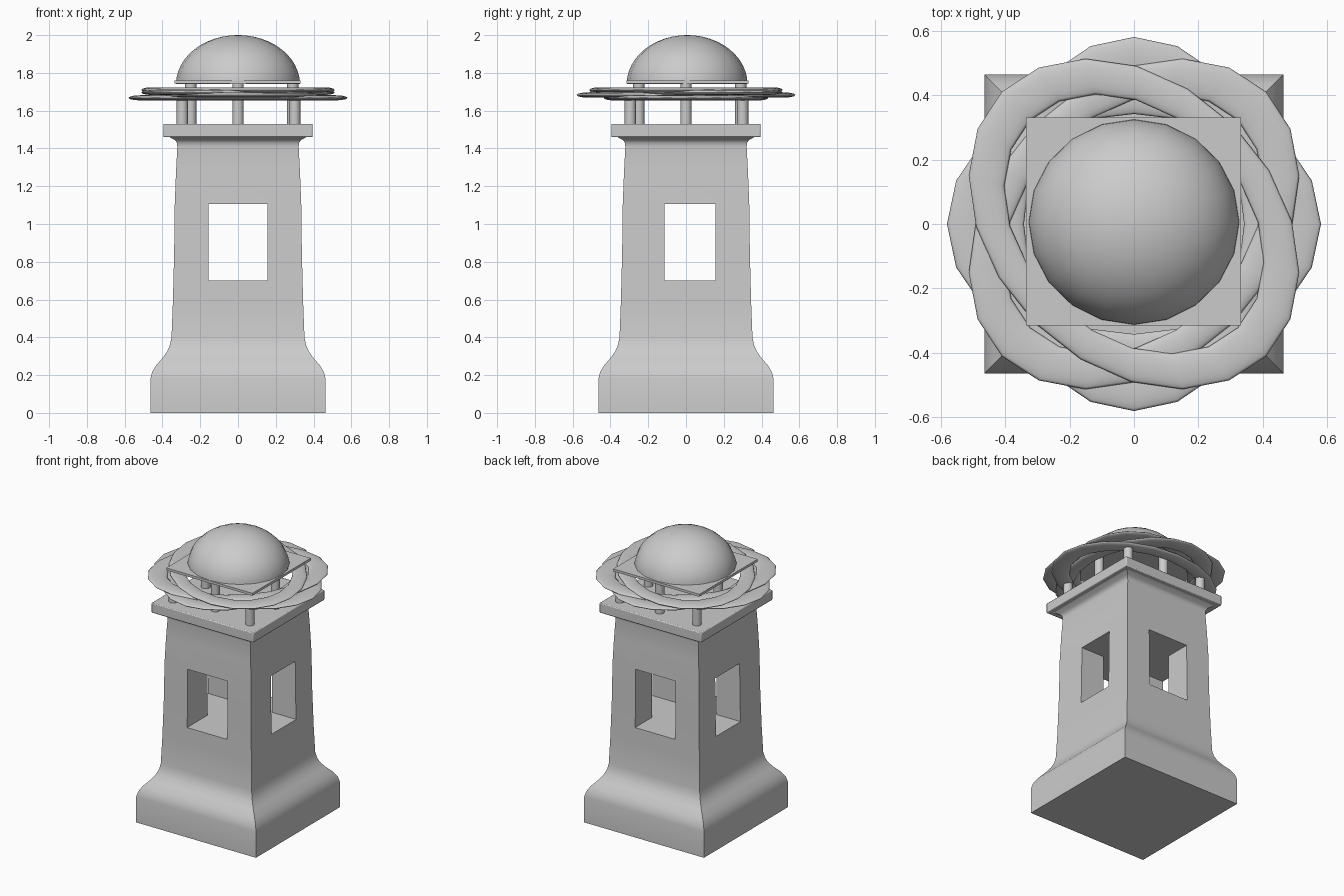
import bpy, bmesh
from math import radians, pi, sin, cos

if "Cube" in bpy.data.objects:
    bpy.data.objects.remove(bpy.data.objects["Cube"])


def finish(ob, name, angle=30):
    ob.name = name
    ob.data.name = name
    bpy.ops.object.select_all(action='DESELECT')
    ob.select_set(True)
    bpy.context.view_layer.objects.active = ob
    bpy.ops.object.shade_smooth_by_angle(angle=radians(angle))
    return ob


def box(name, lo, hi, bevel=0):
    bpy.ops.mesh.primitive_cube_add(size=1, location=[(a + b) / 2 for a, b in zip(lo, hi)])
    ob = bpy.context.object
    ob.name = name
    ob.scale = [b - a for a, b in zip(lo, hi)]
    bpy.ops.object.transform_apply(location=False, rotation=False, scale=True)
    if bevel:
        m = ob.modifiers.new("edge", 'BEVEL')
        m.width, m.segments = bevel, 2
    return ob


def loft(name, profile, section):
    """Stack scaled copies of a section: profile is (half width, z)."""
    bm = bmesh.new()
    loops = [[bm.verts.new((x * r, y * r, z)) for x, y in section] for r, z in profile]
    n = len(section)
    for a, b in zip(loops, loops[1:]):
        for i in range(n):
            j = (i + 1) % n
            bm.faces.new((a[i], a[j], b[j], b[i]))
    bm.faces.new(loops[0][::-1])
    bm.faces.new(loops[-1])
    me = bpy.data.meshes.new(name)
    bm.to_mesh(me)
    bm.free()
    ob = bpy.data.objects.new(name, me)
    bpy.context.collection.objects.link(ob)
    return ob


# Square tapering tower with a flared foot and neck
square = [(-1, -1), (1, -1), (1, 1), (-1, 1)]
tower = loft("tower", [(.464, 0), (.464, .18), (.455, .215), (.435, .25), (.40, .29),
                       (.375, .325), (.36, .36), (.352, .40), (.345, .58), (.338, .85),
                       (.335, 1.1), (.328, 1.28), (.321, 1.41), (.324, 1.43),
                       (.334, 1.445), (.355, 1.456), (.37, 1.465)], square)

# Crossing window openings cut right through
cutters = [box("window_cut_front", (-.155, -1, .7), (.155, 1, 1.105)),
           box("window_cut_side", (-1, -.115, .7), (1, .155, 1.105))]
for c in cutters:
    m = tower.modifiers.new("opening", 'BOOLEAN')
    m.operation, m.solver, m.object = 'DIFFERENCE', 'EXACT', c
    c.hide_render = True
    bpy.context.view_layer.objects.active = tower
    bpy.ops.object.modifier_apply(modifier=m.name)
for c in cutters:
    bpy.data.objects.remove(c)
finish(tower, "tower")

# Gallery slab and roof plate
finish(box("gallery_slab", (-.395, -.395, 1.46), (.395, .395, 1.53), .006), "gallery_slab")
finish(box("roof_plate", (-.335, -.315, 1.743), (.332, .331, 1.76)), "roof_plate")

# Tall posts carry the roof, short corner posts carry the rings
tall = [(-.25, 0), (.29, 0), (0, -.25), (0, .29)]
short = [(x, y) for x in (-.295, .3) for y in (-.295, .3)]
for kind, spots, top in (("roof_post", tall, 1.75), ("corner_post", short, 1.68)):
    for x, y in spots:
        bpy.ops.mesh.primitive_cylinder_add(vertices=16, radius=.03, depth=top - 1.52,
                                            location=(x, y, (top + 1.52) / 2))
        finish(bpy.context.object, kind)

# Four flattened oval rings stacked at 45 degree turns
for turn, z in ((0, 1.668), (90, 1.683), (45, 1.697), (-45, 1.71)):
    bpy.ops.mesh.primitive_torus_add(major_segments=20, minor_segments=12,
                                     major_radius=.5175, minor_radius=.0625,
                                     location=(0, 0, z), rotation=(0, 0, radians(turn)))
    ring = bpy.context.object
    ring.scale = (1, .75, .22)
    finish(ring, "oval_ring", 60)

# Low dome
steps = [pi / 2 * i / 12 for i in range(12)] + [pi / 2 * .99]
circle = [(cos(2 * pi * i / 20), .975 * sin(2 * pi * i / 20)) for i in range(20)]
dome = loft("dome", [(.328 * cos(t), 1.74 + .26 * sin(t)) for t in steps], circle)
dome.location = (0, .006, 0)
finish(dome, "dome", 40)
